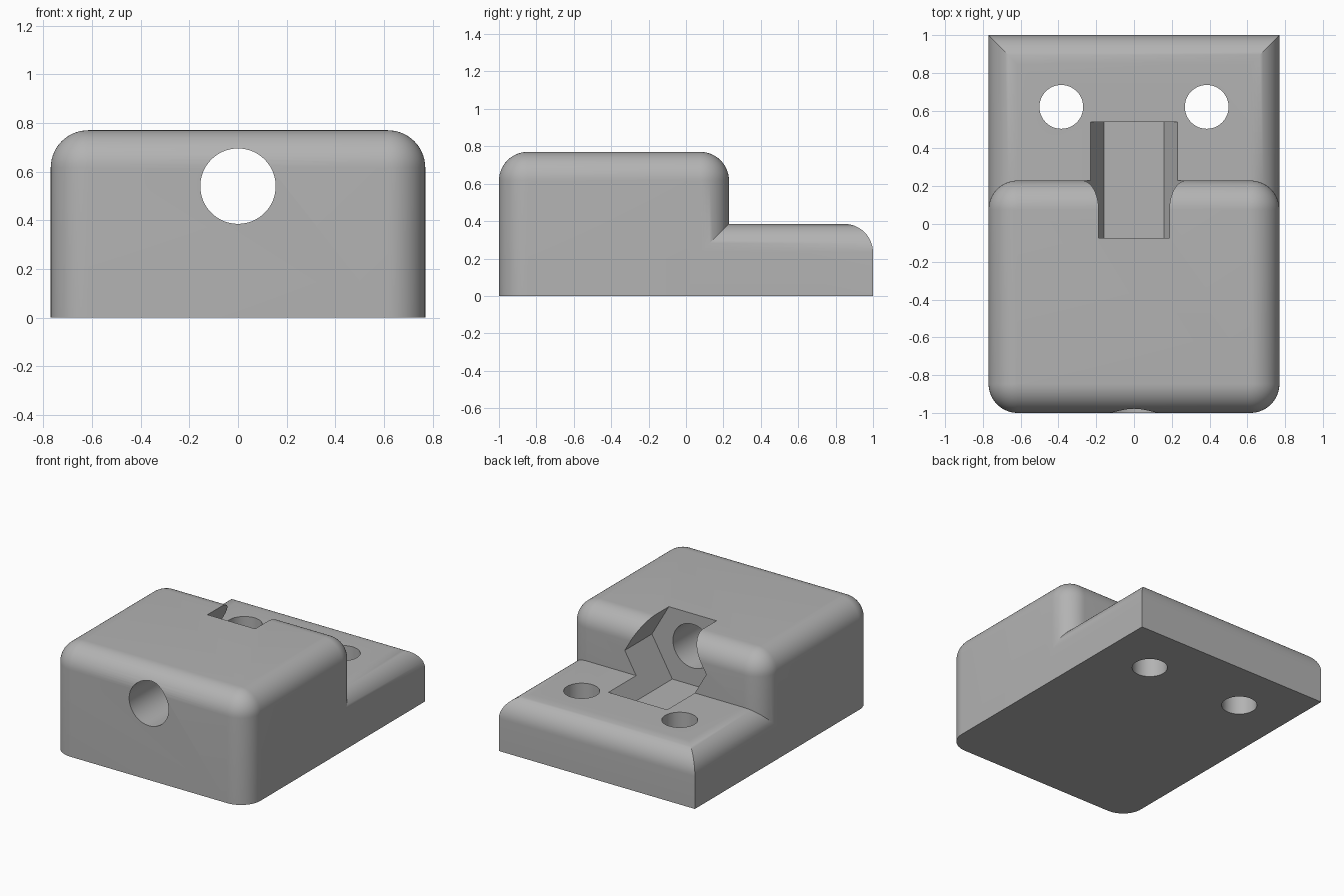
import bpy
import bmesh
from math import sin, cos, pi, radians
from mathutils import Matrix, Vector

HALF_W, HEIGHT, STEP_Z, STEP_Y = 0.77, 0.77, 0.385, 0.23
R, SEG = 0.154, 14
AXIS_Z = 0.54

default = bpy.data.objects.get("Cube")
if default:
    bpy.data.objects.remove(default, do_unlink=True)

grey = bpy.data.materials.new("plain grey")
grey.use_nodes = True
COLOUR = (0.45, 0.45, 0.45, 1)
grey.diffuse_color = COLOUR
grey.node_tree.nodes["Principled BSDF"].inputs["Base Color"].default_value = COLOUR


def add_object(name, bm):
    bmesh.ops.recalc_face_normals(bm, faces=bm.faces)
    mesh = bpy.data.meshes.new(name)
    bm.to_mesh(mesh)
    bm.free()
    mesh.materials.append(grey)
    obj = bpy.data.objects.new(name, mesh)
    bpy.context.collection.objects.link(obj)
    return obj


def loft(name, outline, height):
    """Stack outlines from the floor up, insetting them along a round top edge."""
    levels = [(0, 0)]
    for i in range(SEG + 1):
        a = pi / 2 * i / SEG
        levels.append((R * (1 - cos(a)), height - R + R * sin(a)))
    bm = bmesh.new()
    rings = [[bm.verts.new((x, y, z)) for x, y in outline(inset)] for inset, z in levels]
    n = len(rings[0])
    for low, high in zip(rings, rings[1:]):
        for i in range(n):
            j = (i + 1) % n
            bm.faces.new((low[i], low[j], high[j], high[i]))
    bm.faces.new(rings[0])
    bm.faces.new(rings[-1])
    bmesh.ops.remove_doubles(bm, verts=bm.verts, dist=1e-5)
    return add_object(name, bm)


def block_outline(inset):
    # Rectangle with four round corners
    points = []
    corners = [(1, STEP_Y - R), (-1, STEP_Y - R), (-1, R - 1), (1, R - 1)]
    for quarter, (side, cy) in enumerate(corners):
        for i in range(SEG + 1):
            a = pi / 2 * (quarter + i / SEG)
            points.append((side * (HALF_W - R) + (R - inset) * cos(a),
                           cy + (R - inset) * sin(a)))
    return points


def slab_outline(inset):
    # Square-cornered rectangle; its front end stays buried in the block
    w, back = HALF_W - inset, 1 - inset
    return [(-w, 0), (w, 0), (w, back), (-w, back)]


def prism(name, sides, radius, length, centre, turn):
    bm = bmesh.new()
    bmesh.ops.create_cone(bm, cap_ends=True, segments=sides, radius1=radius,
                          radius2=radius, depth=length,
                          matrix=Matrix.Translation(Vector(centre)) @ turn)
    return add_object(name, bm)


def combine(target, tool, operation):
    mod = target.modifiers.new(operation.lower(), 'BOOLEAN')
    mod.operation, mod.object, mod.solver = operation, tool, 'EXACT'
    bpy.ops.object.select_all(action='DESELECT')
    bpy.context.view_layer.objects.active = target
    target.select_set(True)
    bpy.ops.object.modifier_apply(modifier=mod.name)
    bpy.data.objects.remove(tool, do_unlink=True)


# Tall block joined with the low mounting slab
body = loft("mounting_block", block_outline, HEIGHT)
combine(body, loft("slab", slab_outline, STEP_Z), 'UNION')

# Hexagonal nut pocket and the bore leading to it from the front
along_y = Matrix.Rotation(radians(90), 4, 'X')
hex_turn = along_y @ Matrix.Rotation(radians(30), 4, 'Z')
combine(body, prism("nut_pocket", 6, 0.32, 0.615, (0, 0.2325, AXIS_Z), hex_turn), 'DIFFERENCE')
combine(body, prism("bore", 64, 0.155, 1.2, (0, -0.6, AXIS_Z), along_y), 'DIFFERENCE')

# Two vertical screw holes
for side in (-1, 1):
    combine(body, prism("screw_hole", 48, 0.116, 1, (side * 0.385, 0.62, 0.3),
                        Matrix.Identity(4)), 'DIFFERENCE')

bpy.ops.object.shade_smooth_by_angle(angle=radians(25))
